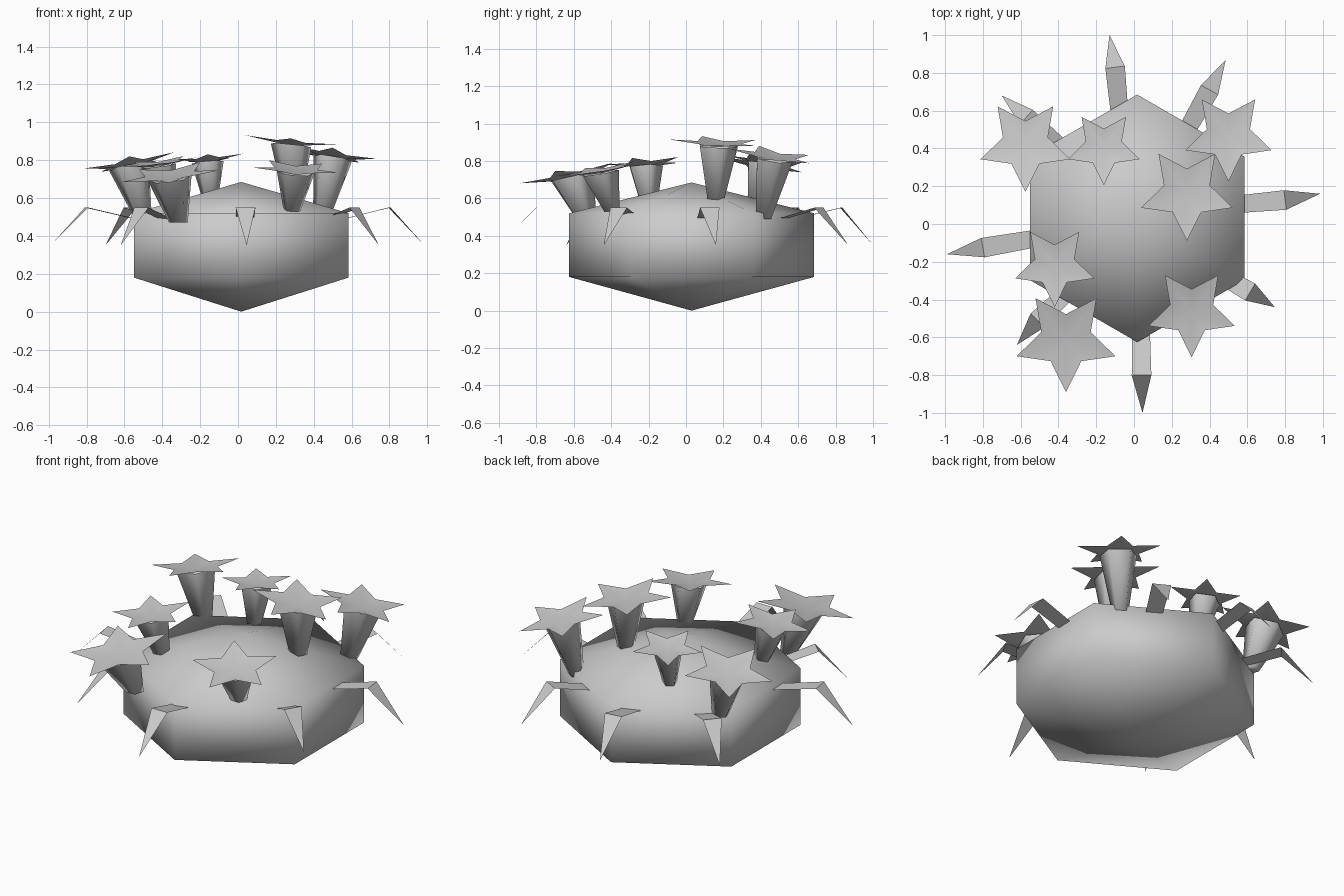
import bpy, math
from mathutils import Vector

if "Cube" in bpy.data.objects:
    bpy.data.objects.remove(bpy.data.objects["Cube"])

grey = bpy.data.materials.new("warm_grey")
grey.diffuse_color = (0.6, 0.6, 0.6, 1)
grey.use_nodes = True
grey.node_tree.nodes["Principled BSDF"].inputs["Base Color"].default_value = grey.diffuse_color


def make(name, verts, faces, smooth=True):
    me = bpy.data.meshes.new(name)
    me.from_pydata([tuple(v) for v in verts], [], faces)
    me.materials.append(grey)
    for p in me.polygons:
        p.use_smooth = smooth
    ob = bpy.data.objects.new(name, me)
    bpy.context.collection.objects.link(ob)
    return ob


def bridge(a, b, n):
    """Quads between two rings whose first indices are a and b."""
    return [(a + i, a + (i + 1) % n, b + (i + 1) % n, b + i) for i in range(n)]


# Body: six-sided drum with shallow pointed caps, smoothly shaded
cx, cy, r = 0.017, 0.03, 0.655
verts = []
for z in (0.18, 0.52):
    for i in range(6):
        a = math.radians(90 + 60 * i)
        verts.append((cx + r * math.cos(a), cy + r * math.sin(a), z))
verts += [(cx, cy, 0.0), (cx, cy, 0.685)]
faces = bridge(0, 6, 6)
for i in range(6):
    j = (i + 1) % 6
    faces += [(12, j, i), (13, 6 + i, 6 + j)]
make("body", verts, faces)

# Legs: thin bent strips (hip, knee, tip in plan)
legs = [
    ("front_leg", (0.037, -0.50), (0.04, -0.80), (0.045, -1.0)),
    ("back_leg", (-0.07, 0.52), (-0.10, 0.83), (-0.13, 1.0)),
    ("right_leg", (0.50, 0.10), (0.80, 0.127), (0.985, 0.16)),
    ("left_leg", (-0.48, -0.07), (-0.80, -0.125), (-0.99, -0.16)),
    ("front_right_leg", (0.44, -0.26), (0.615, -0.36), (0.745, -0.44)),
    ("front_left_leg", (-0.35, -0.36), (-0.51, -0.51), (-0.62, -0.64)),
    ("back_right_leg", (0.26, 0.46), (0.40, 0.71), (0.485, 0.867)),
    ("back_left_leg", (-0.38, 0.40), (-0.57, 0.565), (-0.70, 0.68)),
]
for name, hip, knee, tip in legs:
    hip, knee, tip = (Vector((*p, z)) for p, z in ((hip, 0.475), (knee, 0.55), (tip, 0.35)))
    d = tip - hip
    side = Vector((-d.y, d.x, 0)).normalized()
    verts = [hip - side * 0.045, hip + side * 0.045,
             knee + side * 0.052, knee - side * 0.052, tip]
    make(name, verts, [(0, 3, 2, 1), (3, 4, 2)], smooth=False)


# Flowers: tapered five-sided stem topped by a tilted five-pointed star
def flower(name, centre, radius, slope, base):
    centre, base = Vector(centre), Vector(base)

    def ring(n, rad, lift, start=-90):
        out = []
        for i in range(n):
            a = math.radians(start + 360 * i / n)
            q = rad[i % len(rad)]
            x, y = q * math.cos(a), q * math.sin(a)
            out.append(centre + Vector((x, y, lift[i % len(lift)] + slope[0] * x + slope[1] * y)))
        return out

    # star: centre plus alternating tips and notches
    star = [centre + Vector((0, 0, -0.02))]
    star += ring(10, (radius, radius * 0.5), (0.01, 0.0))
    make(name + "_star", star, [(0, 1 + i, 1 + (i + 1) % 10) for i in range(10)])

    # stem: wide mouth under the star, narrow foot in the body
    mouth = ring(5, (radius * 0.44,), (-0.015,), -54)
    foot = []
    for i in range(5):
        a = math.radians(-54 + 72 * i)
        foot.append(base + Vector((math.cos(a), math.sin(a), 0)) * radius * 0.19)
    make(name + "_stem", foot + mouth, bridge(0, 5, 5) + [(4, 3, 2, 1, 0)])


flower("centre_right_flower", (0.28, 0.165, 0.895), 0.255, (-0.10, -0.04), (0.29, 0.155, 0.59))
flower("back_right_flower", (0.50, 0.465, 0.825), 0.24, (-0.16, -0.13), (0.44, 0.41, 0.49))
flower("back_left_flower", (-0.575, 0.42, 0.78), 0.25, (0.18, -0.12), (-0.50, 0.39, 0.49))
flower("back_flower", (-0.16, 0.405, 0.805), 0.20, (0.08, -0.08), (-0.145, 0.36, 0.57))
flower("left_flower", (-0.42, -0.22, 0.785), 0.22, (0.12, 0.06), (-0.36, -0.20, 0.54))
flower("front_left_flower", (-0.36, -0.615, 0.72), 0.275, (0.12, 0.18), (-0.315, -0.53, 0.47))
flower("front_right_flower", (0.305, -0.465, 0.75), 0.24, (-0.06, 0.16), (0.285, -0.40, 0.53))
